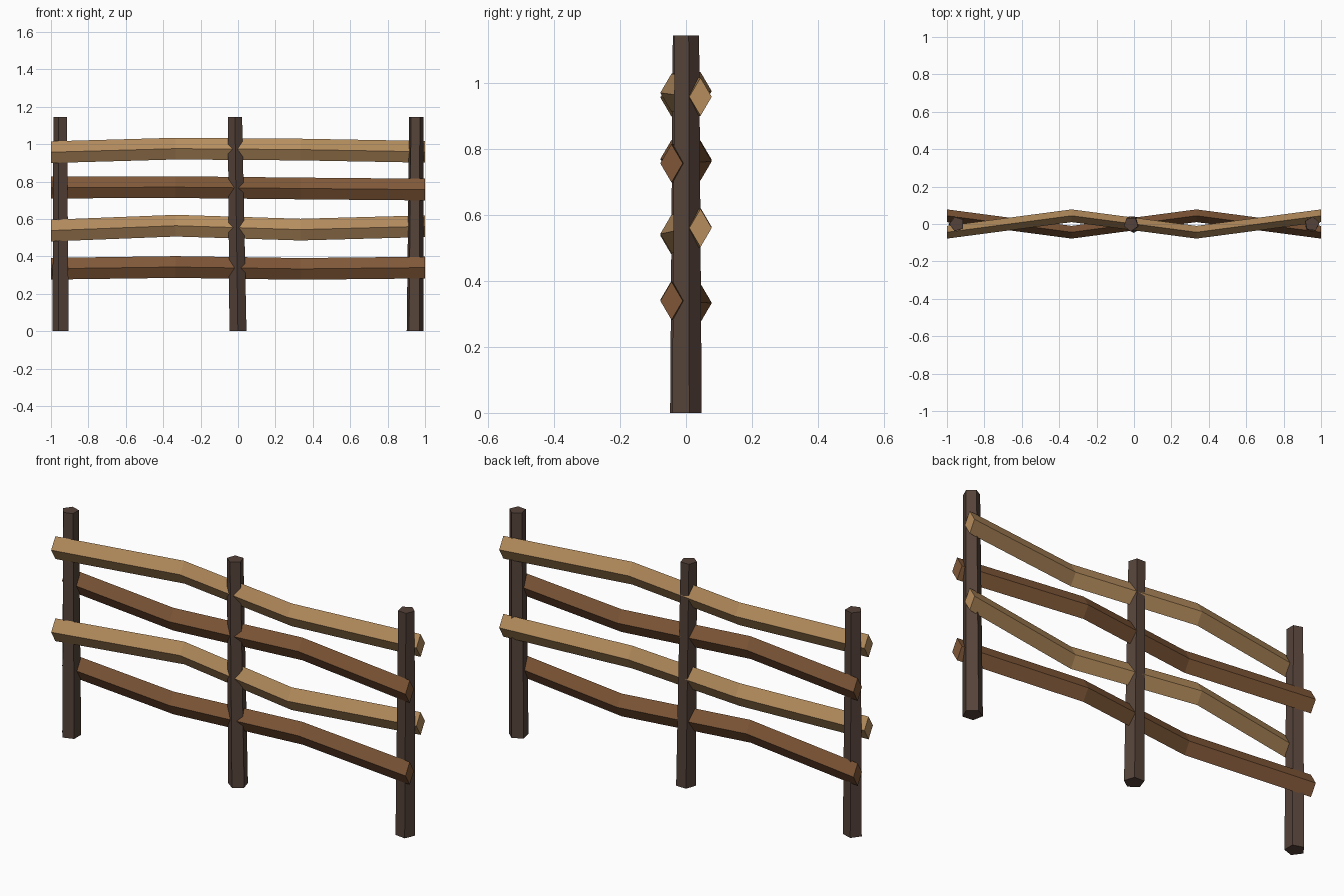
import bpy, bmesh
from math import sin, cos, radians
from mathutils import Vector

cube = bpy.data.objects.get("Cube")
if cube:
    bpy.data.objects.remove(cube, do_unlink=True)


def material(name, rgb):
    mat = bpy.data.materials.new(name)
    mat.use_nodes = True
    mat.diffuse_color = (*rgb, 1)
    mat.node_tree.nodes["Principled BSDF"].inputs["Base Color"].default_value = (*rgb, 1)
    return mat


light_wood = material("light wood", (0.46, 0.265, 0.11))
brown_wood = material("brown wood", (0.21, 0.094, 0.038))
post_wood = material("dark post wood", (0.09, 0.055, 0.041))


def loft(name, sections, mat):
    """Skin a row of matching cross-sections and cap both ends."""
    bm = bmesh.new()
    rings = [[bm.verts.new(p) for p in section] for section in sections]
    for a, b in zip(rings, rings[1:]):
        for i in range(len(a)):
            j = (i + 1) % len(a)
            bm.faces.new((a[i], a[j], b[j], b[i]))
    bm.faces.new(rings[0])
    bm.faces.new(rings[-1])
    bmesh.ops.recalc_face_normals(bm, faces=bm.faces)
    mesh = bpy.data.meshes.new(name)
    bm.to_mesh(mesh)
    bm.free()
    mesh.materials.append(mat)
    obj = bpy.data.objects.new(name, mesh)
    bpy.context.collection.objects.link(obj)


def post(name, bottom_x, top_x, turn):
    """Tapered, slightly leaning five-sided post."""
    def ring(x, z, radius):
        angles = [radians(turn + 72 * i) for i in range(5)]
        return [Vector((x + radius * cos(a), radius * sin(a), z)) for a in angles]
    loft(name, [ring(bottom_x, 0, 0.048), ring(top_x, 1.145, 0.04)], post_wood)


def rail(name, heights, side, mat):
    """Diamond-section rail weaving in front of and behind the posts."""
    sections = []
    for i, z in enumerate(heights):
        x = -1 + i * 2 / 3
        y = side * 0.044 * (-1) ** i
        sections.append([Vector((x, y + dy, z + dz)) for dy, dz in
                         ((0.034, 0), (0, 0.058), (-0.034, 0), (0, -0.058))])
    loft(name, sections, mat)


# Posts
post("left_end_post", 0.946, 0.952, 12)
post("middle_post", 0, -0.016, 53)
post("right_end_post", -0.944, -0.947, 36)

# Rails, from the top down
rail("top_rail", (0.957, 0.976, 0.971, 0.959), -1, light_wood)
rail("upper_middle_rail", (0.768, 0.77, 0.763, 0.757), 1, brown_wood)
rail("lower_middle_rail", (0.538, 0.564, 0.543, 0.561), -1, light_wood)
rail("bottom_rail", (0.334, 0.343, 0.333, 0.34), 1, brown_wood)
